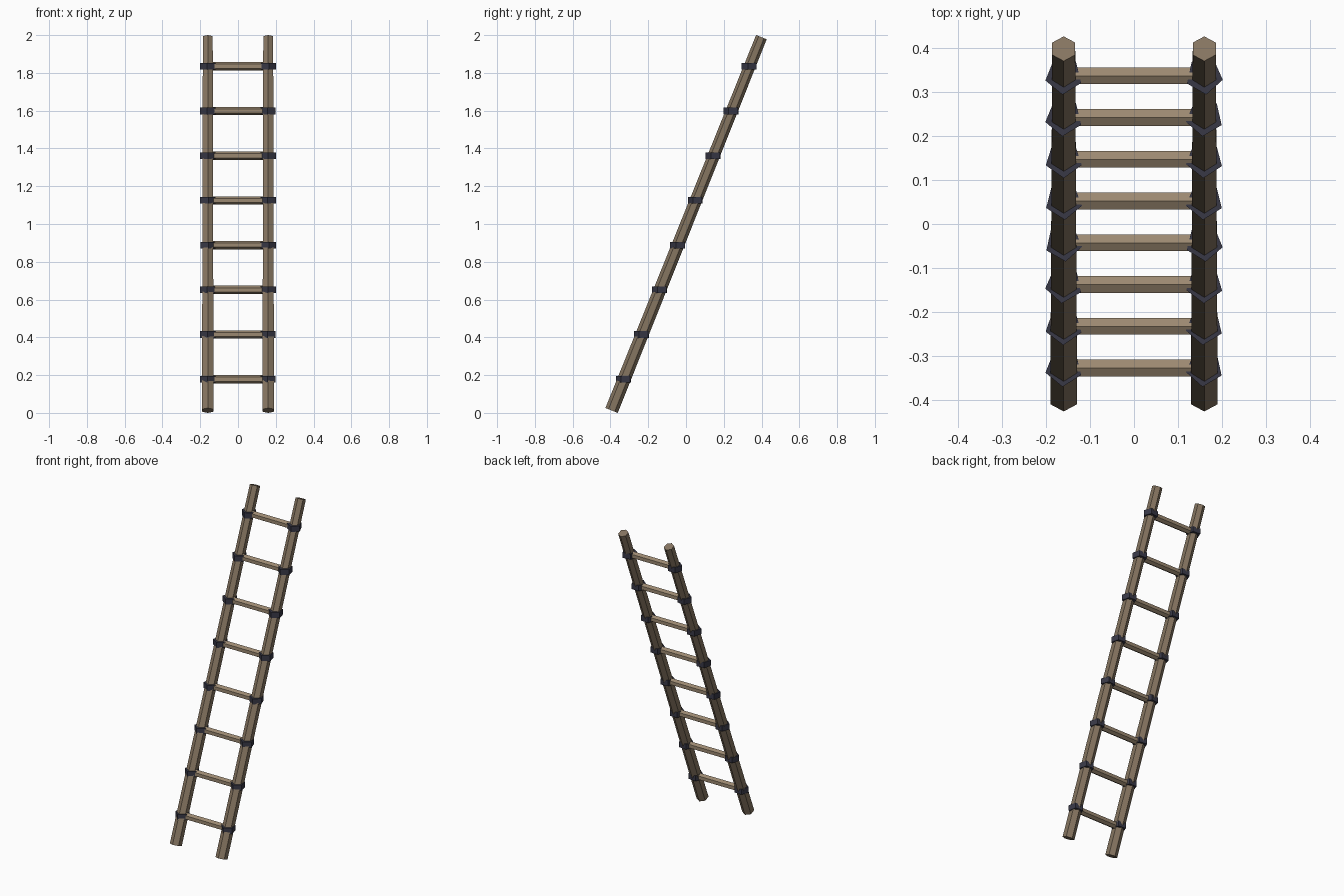
import bpy, bmesh, math, random
from mathutils import Vector

if "Cube" in bpy.data.objects:
    bpy.data.objects.remove(bpy.data.objects["Cube"])

random.seed(4)


def material(name, rgb):
    m = bpy.data.materials.new(name)
    m.diffuse_color = (*rgb, 1)
    m.use_nodes = True
    m.node_tree.nodes["Principled BSDF"].inputs["Base Color"].default_value = m.diffuse_color
    return m


RAIL = material("rail_wood", (0.24, 0.18, 0.12))
RUNG = material("rung_wood", (0.33, 0.25, 0.165))
LASH = material("lashing_cord", (0.04, 0.04, 0.062))


def prism(name, a, b, ra, rb, sides, point, mat, turn=0.0):
    """Tapered prism from a to b; one corner points along 'point'."""
    a, b = Vector(a), Vector(b)
    axis = (b - a).normalized()
    u = Vector(point)
    u = (u - axis * u.dot(axis)).normalized()
    v = axis.cross(u)
    bm = bmesh.new()
    rings = []
    for c, r in ((a, ra), (b, rb)):
        ring = []
        for i in range(sides):
            t = turn + 2 * math.pi * i / sides
            ring.append(bm.verts.new(c + (u * math.cos(t) + v * math.sin(t)) * r))
        rings.append(ring)
    lo, hi = rings
    for i in range(sides):
        j = (i + 1) % sides
        bm.faces.new((lo[i], lo[j], hi[j], hi[i]))
    bm.faces.new(lo[::-1])
    bm.faces.new(hi)
    bmesh.ops.recalc_face_normals(bm, faces=bm.faces)
    me = bpy.data.meshes.new(name)
    bm.to_mesh(me)
    bm.free()
    me.materials.append(mat)
    ob = bpy.data.objects.new(name, me)
    bpy.context.collection.objects.link(ob)
    return ob


X = 0.16
FOOT = Vector((0, -0.394, 0.013))
HEAD = Vector((0, 0.399, 1.989))

# Leaning side rails, slightly thinner at the top
for side, s in (("left", -1), ("right", 1)):
    off = Vector((s * X, 0, 0))
    prism(f"{side}_rail", FOOT + off, HEAD + off, 0.0352, 0.0302, 6, (0, -1, 0), RAIL)

# Eight rungs, each lashed to both rails
for k in range(8):
    c = FOOT.lerp(HEAD, 0.0835 + k * 0.1198)
    prism(f"rung_{k + 1}", c - Vector((X, 0, 0)), c + Vector((X, 0, 0)),
          0.022, 0.022, 6, (0, 0, 1), RUNG)
    for side, s in (("left", -1), ("right", 1)):
        p = c + Vector((s * X, 0, 0))
        h = Vector((0, 0, 0.0175))
        prism(f"{side}_lashing_{k + 1}", p - h, p + h, 0.043, 0.043, 5,
              (0, -1, 0), LASH, random.uniform(-0.12, 0.12))
